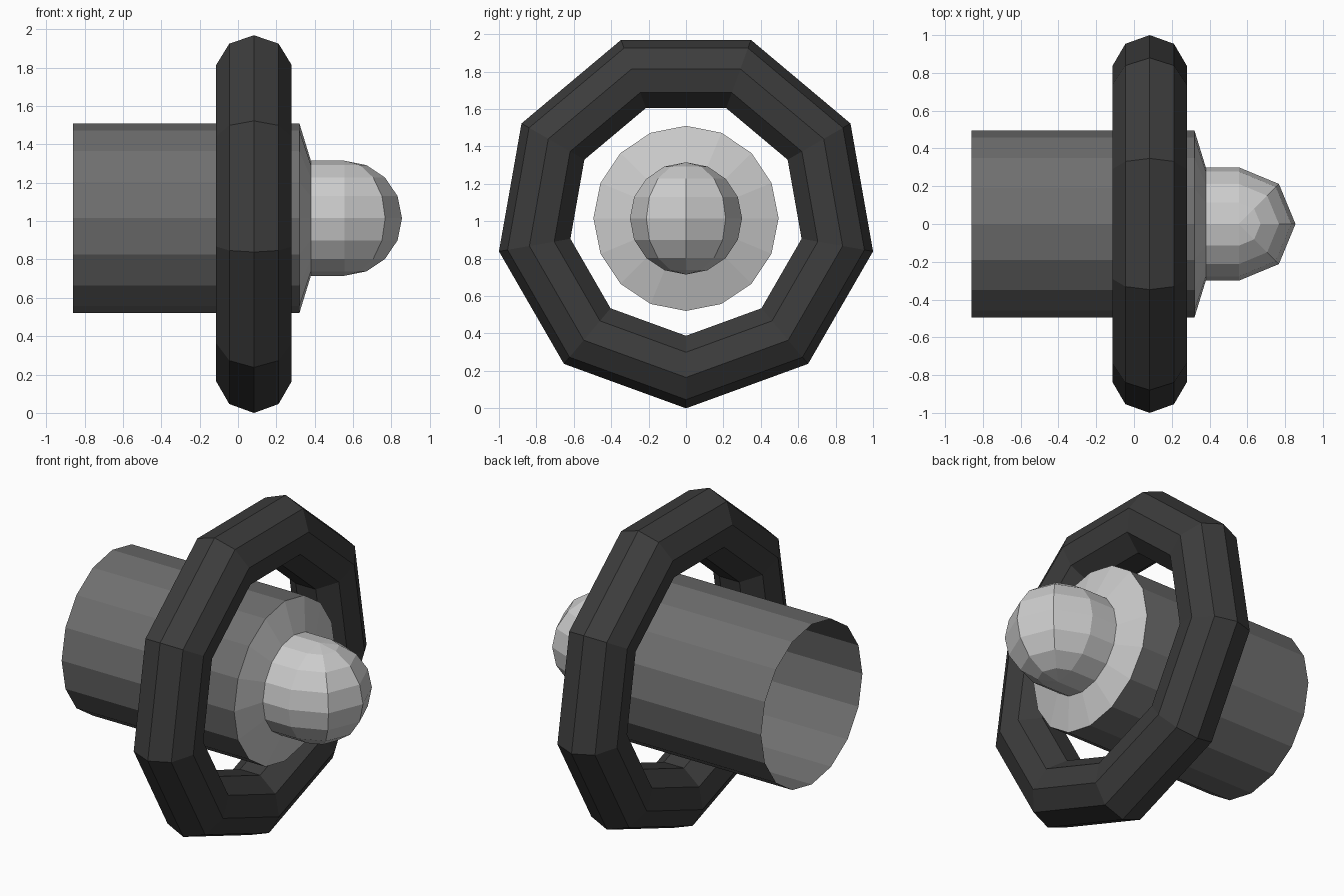
import bpy, bmesh
from math import sin, cos, pi

if "Cube" in bpy.data.objects:
    bpy.data.objects.remove(bpy.data.objects["Cube"])

ZC = 1.015  # height of the shared x axis


def material(name, v):
    m = bpy.data.materials.new(name)
    m.diffuse_color = (v, v, v, 1)
    m.use_nodes = True
    m.node_tree.nodes["Principled BSDF"].inputs["Base Color"].default_value = m.diffuse_color
    return m


DARK = material("dark grey", 0.045)
MID = material("mid grey", 0.16)
LIGHT = material("light grey", 0.60)


def finish(bm, name, mat):
    bmesh.ops.remove_doubles(bm, verts=bm.verts, dist=0.0005)
    me = bpy.data.meshes.new(name)
    bm.to_mesh(me)
    bm.free()
    me.materials.append(mat)
    ob = bpy.data.objects.new(name, me)
    bpy.context.collection.objects.link(ob)
    return ob


def lathe(bm, profile, sides, closed=False):
    """Spin (x, radius) points about the x axis, first corner at the bottom."""
    rows = []
    for x, r in profile:
        rows.append([bm.verts.new((x, r * sin(2 * pi * k / sides),
                                   ZC - r * cos(2 * pi * k / sides))) for k in range(sides)])
    pairs = list(zip(rows, rows[1:]))
    if closed:
        pairs.append((rows[-1], rows[0]))
    for a, b in pairs:
        for k in range(sides):
            n = (k + 1) % sides
            bm.faces.new((a[k], b[k], b[n], a[n]))


# Ring: nine-sided torus with a nine-sided section
bm = bmesh.new()
section = [(0.083 + 0.2 * sin(2 * pi * i / 9), 0.8155 + 0.2 * cos(2 * pi * i / 9))
           for i in range(9)]
lathe(bm, section, 9, closed=True)
bmesh.ops.recalc_face_normals(bm, faces=bm.faces)
finish(bm, "ring", DARK)

# Barrel: tube left open at the back
bm = bmesh.new()
lathe(bm, [(-0.86, 0.495), (0.32, 0.495)], 16)
bmesh.ops.recalc_face_normals(bm, faces=bm.faces)
finish(bm, "barrel", MID)

# Nose: tapered shoulder, short neck, and half a sphere with upright poles
bm = bmesh.new()
lathe(bm, [(0.32, 0.495), (0.38, 0.30), (0.555, 0.30)], 16)
grid = [[bm.verts.new((0.555 + 0.3 * sin(pi * j / 8) * cos(pi * (i - 2) / 4),
                       0.3 * sin(pi * j / 8) * sin(pi * (i - 2) / 4),
                       ZC + 0.3 * cos(pi * j / 8))) for j in range(9)] for i in range(5)]
for a, b in zip(grid, grid[1:]):
    for j in range(8):
        bm.faces.new((a[j], a[j + 1], b[j + 1], b[j]))
bmesh.ops.remove_doubles(bm, verts=bm.verts, dist=0.0005)
bmesh.ops.recalc_face_normals(bm, faces=bm.faces)
finish(bm, "nose", LIGHT)
